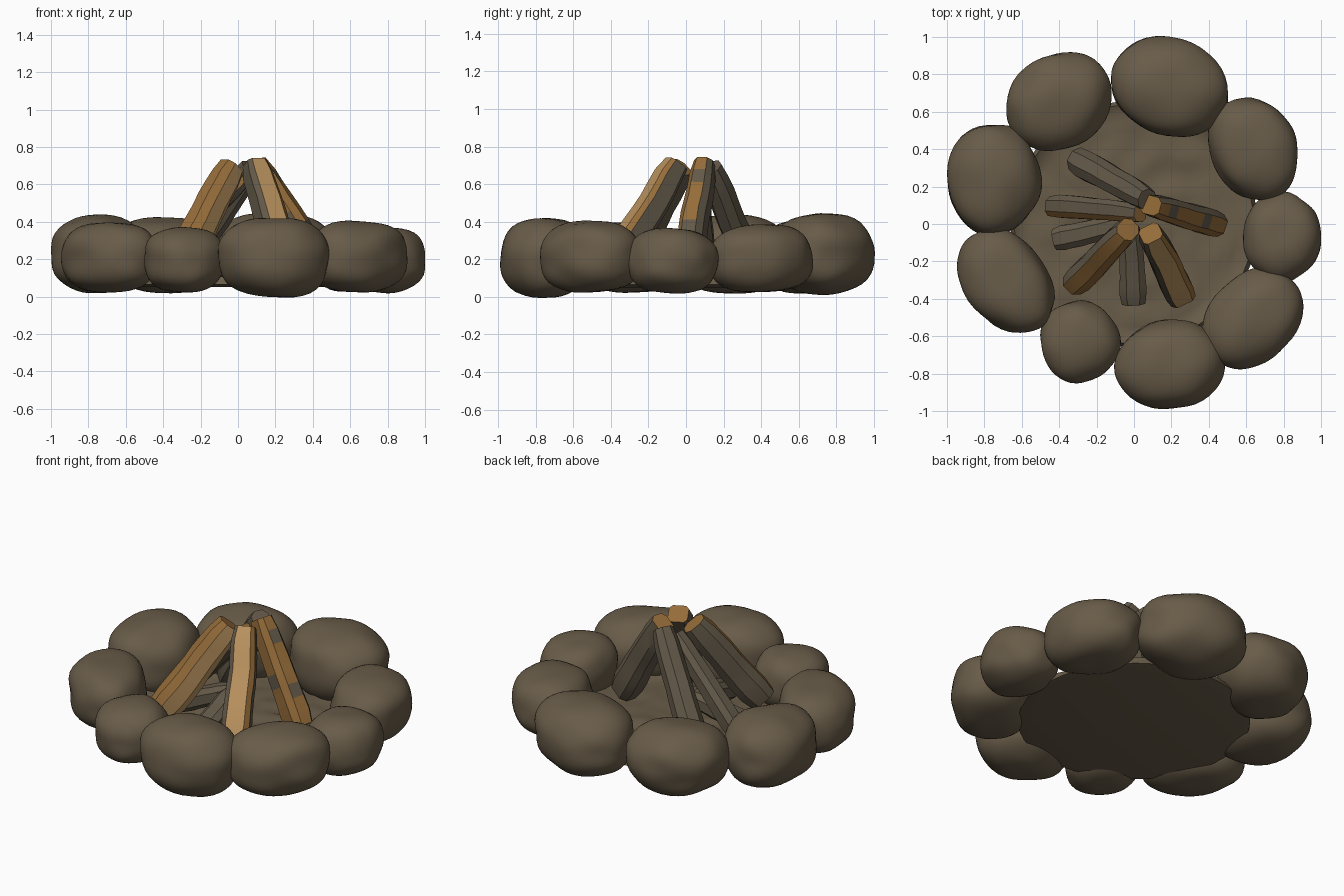
import bpy, bmesh, math, random
from mathutils import Vector, noise

random.seed(4)
if "Cube" in bpy.data.objects:
    bpy.data.objects.remove(bpy.data.objects["Cube"])


def material(name, rgb):
    m = bpy.data.materials.new(name)
    m.use_nodes = True
    m.diffuse_color = (*rgb, 1)
    m.node_tree.nodes["Principled BSDF"].inputs["Base Color"].default_value = (*rgb, 1)
    return m


STONE = material("stone brown", (0.14, 0.107, 0.066))
BARK = material("bark brown", (0.125, 0.1, 0.066))
ORANGE = material("orange wood", (0.3, 0.15, 0.042))
TAN = material("tan wood", (0.49, 0.29, 0.115))


def finish(bm, name, mats, angle):
    bmesh.ops.recalc_face_normals(bm, faces=bm.faces)
    mesh = bpy.data.meshes.new(name)
    bm.to_mesh(mesh)
    bm.free()
    for m in mats:
        mesh.materials.append(m)
    obj = bpy.data.objects.new(name, mesh)
    bpy.context.collection.objects.link(obj)
    bpy.ops.object.select_all(action="DESELECT")
    obj.select_set(True)
    bpy.context.view_layer.objects.active = obj
    bpy.ops.object.shade_smooth_by_angle(angle=math.radians(angle))
    return obj


def skin(bm, rings):
    """Join rings of points into a closed tube; returns side faces per ring, and the caps."""
    loops = [[bm.verts.new(p) for p in ring] for ring in rings]
    n = len(loops[0])
    sides = [[bm.faces.new((a[i], a[(i + 1) % n], b[(i + 1) % n], b[i])) for i in range(n)]
             for a, b in zip(loops, loops[1:])]
    return sides, [bm.faces.new(loops[0]), bm.faces.new(loops[-1])]


# Ring of rounded boulders
def stone(name, x, y, a, b, turn, top, bottom=0.02):
    bm = bmesh.new()
    bmesh.ops.create_icosphere(bm, subdivisions=4, radius=1)
    p, half = 2.6, (top - bottom) / 2
    seed = Vector((x * 7, y * 7, 3))
    c, s = math.cos(math.radians(turn)), math.sin(math.radians(turn))
    for v in bm.verts:
        d = v.co.normalized()
        k = (math.hypot(d.x, d.y) ** p + abs(d.z) ** p) ** (-1 / p)
        k *= 1 + 0.07 * noise.noise(d * 1.5 + seed)
        u, w = d.x * k * a, d.y * k * b
        v.co = (x + u * c - w * s, y + u * s + w * c, bottom + half + d.z * k * half)
    return finish(bm, name, [STONE], 60)


stones = [
    (0.19, 0.73, 0.32, 0.26, -20, 0.44), (-0.40, 0.655, 0.29, 0.25, 30, 0.42),
    (-0.75, 0.24, 0.25, 0.30, 0, 0.43), (-0.685, -0.305, 0.31, 0.22, -51, 0.40),
    (-0.29, -0.63, 0.21, 0.22, 0, 0.37), (0.195, -0.75, 0.295, 0.24, 5, 0.42),
    (0.635, -0.505, 0.30, 0.23, 45, 0.40), (0.79, -0.07, 0.21, 0.24, 0, 0.365),
    (0.64, 0.40, 0.28, 0.23, 115, 0.39),
]
for i, spec in enumerate(stones):
    stone(f"stone_{i + 1}", *spec, bottom=0.0 if i == 5 else 0.02)

# Lumpy ground inside the ring
bm = bmesh.new()
rings = []
for r, z in [(0.58, 0.05), (0.66, 0.065), (0.64, 0.11)] + [(0.6 - 0.05 * i, 0.085) for i in range(12)]:
    ring = []
    for i in range(56):
        t = math.tau * i / 56
        p = Vector((r * math.cos(t), r * math.sin(t), z))
        if z > 0.07:
            p.z += 0.025 * noise.noise(p * 9)
        ring.append(p)
    rings.append(ring)
skin(bm, rings)
finish(bm, "ground", [STONE], 50)


# Split logs: sides run right, upper right, top, upper left, left, then round below
# b = bark, o = orange wood, t = tan wood
def log(name, top, foot, wide, deep, sides, bevel=14, patches=0.0):
    bm = bmesh.new()
    top, foot = Vector(top), Vector(foot)
    d = (foot - top).normalized()
    h = d.cross(Vector((0, 0, 1))).normalized()
    v = h.cross(d)
    angles = [45 * k + (bevel - 45 if k % 2 == 0 else -bevel) for k in range(8)]
    norm = math.cos(math.radians(45 - bevel))
    rings = []
    steps = 8
    for i in range(steps + 1):
        t = i / steps
        size = (0.86 + 0.18 * t) * (0.85 if i in (0, steps) else 1) / norm
        mid = top.lerp(foot, t) + (h + v) * 0.008 * noise.noise(top * 9 + d * t * 3)
        ring = []
        for ang in angles:
            q = math.radians(ang)
            k = size * (1 + random.uniform(-0.03, 0.03))
            ring.append(mid + h * math.cos(q) * wide * k + v * math.sin(q) * deep * k)
        rings.append(ring)
    faces, caps = skin(bm, rings)
    for row in faces:
        for f, code in zip(row, sides):
            f.material_index = "bot".index(code)
            if random.random() < patches:
                f.material_index = 0
    for cap in caps:
        cap.material_index = 1 if "o" in sides else 0
    return finish(bm, name, [BARK, ORANGE, TAN], 35)


log("front_log", (0.09, -0.05, 0.71), (0.25, -0.38, 0.17), 0.08, 0.075, "bbtobbbb", 12)
log("front_left_log", (-0.03, -0.03, 0.69), (-0.31, -0.31, 0.19), 0.075, 0.09, "bboottbb", 18)
log("right_log", (0.09, 0.10, 0.71), (0.43, 0.0, 0.16), 0.07, 0.085, "ooobbbbo", 16, 0.1)
log("back_log", (0.07, 0.13, 0.69), (-0.30, 0.34, 0.15), 0.075, 0.075, "bbbbbbbb", 21)
log("left_log", (0.03, 0.06, 0.64), (-0.44, 0.10, 0.15), 0.06, 0.06, "bbboobbb", 18)
log("low_front_log", (-0.02, -0.02, 0.25), (0.0, -0.42, 0.12), 0.07, 0.06, "bbbbbbbb", 18)
log("low_left_log", (-0.05, 0.0, 0.25), (-0.42, -0.08, 0.12), 0.065, 0.06, "bbbbbbbb", 18)
